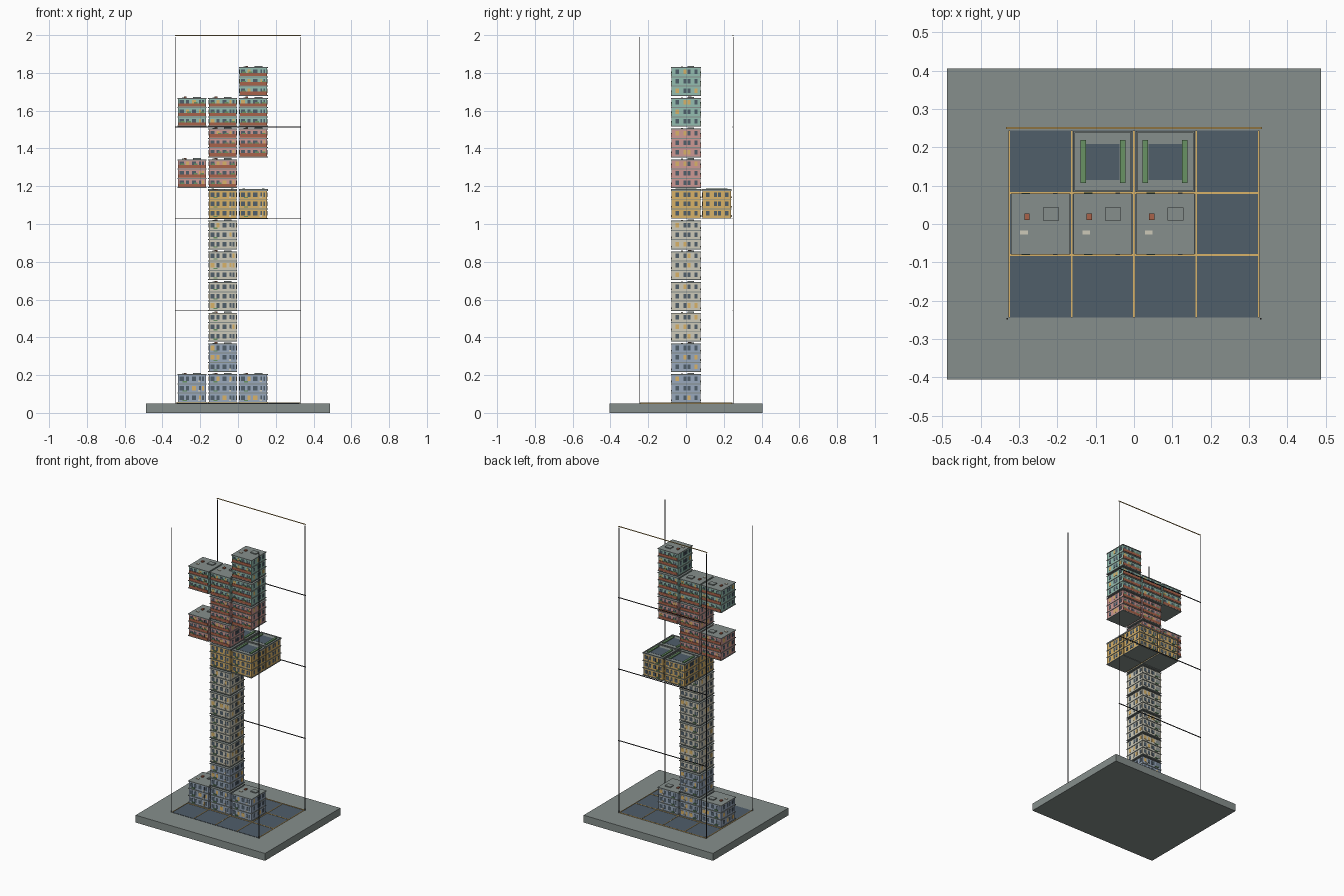
import bpy, bmesh, random
from mathutils import Matrix, Vector

if "Cube" in bpy.data.objects:
    bpy.data.objects.remove(bpy.data.objects["Cube"])

random.seed(4)
CELL = 0.1625          # module pitch in all directions
FLOOR_Z = 0.053        # top of the plaza tiles


def lin(c):
    c /= 255
    return c / 12.92 if c <= 0.04045 else ((c + 0.055) / 1.055) ** 2.4


PALETTE = {
    "concrete": (134, 143, 140), "slate": (80, 94, 106), "dark_metal": (55, 57, 60),
    "blue_wall": (152, 168, 188), "cream_wall": (206, 202, 184), "gold": (216, 178, 104),
    "pink_wall": (206, 152, 148), "teal_wall": (148, 190, 176),
    "terracotta": (168, 98, 74), "green": (104, 146, 100),
}
MATS, INDEX = [], {}
for name, rgb in PALETTE.items():
    m = bpy.data.materials.new(name)
    m.diffuse_color = (*[lin(c) for c in rgb], 1)
    m.use_nodes = True
    m.node_tree.nodes["Principled BSDF"].inputs["Base Color"].default_value = m.diffuse_color
    INDEX[name] = len(MATS)
    MATS.append(m)


def box(bm, center, size, mat):
    mtx = Matrix.Translation(center) @ Matrix.Diagonal((*size, 1))
    verts = bmesh.ops.create_cube(bm, size=1, matrix=mtx)["verts"]
    for f in {f for v in verts for f in v.link_faces}:
        f.material_index = INDEX[mat]


def finish(bm, name):
    me = bpy.data.meshes.new(name)
    bm.to_mesh(me)
    bm.free()
    for m in MATS:
        me.materials.append(m)
    ob = bpy.data.objects.new(name, me)
    bpy.context.collection.objects.link(ob)
    return ob


# half extents of the walls and of the projecting floor slabs
HX, HY = 0.0735, 0.0755
SX, SY = 0.0765, 0.0795
STOREY = 0.05


def on_face(bm, origin, axis, sign, u, z, w, h, depth, mat):
    """Plate on one wall: axis 0 means the wall faces x, axis 1 means it faces y."""
    if axis == 0:
        c, s = Vector((sign * (HX + depth / 2), u, z)), (depth, w, h)
    else:
        c, s = Vector((u, sign * (HY + depth / 2), z)), (w, depth, h)
    box(bm, origin + c, s, mat)


def facade(bm, o, axis, sign, style):
    long_side = axis == 1
    if long_side:
        windows = [(-0.058, 0.010), (-0.042, 0.010), (-0.010, 0.022), (0.024, 0.016), (0.054, 0.022)]
    else:
        windows = [(-0.047, 0.018), (-0.006, 0.016), (0.016, 0.016), (0.053, 0.018)]
    banded = long_side and style in ("pink_wall", "teal_wall")
    for level in range(3):
        z = level * STOREY
        for u, w in windows:
            lit = random.random() < 0.2
            on_face(bm, o, axis, sign, u * sign, z + 0.028, w, 0.024, 0.0015,
                    "gold" if lit and style != "gold" else "slate")
        if banded:      # balcony parapets with planters
            on_face(bm, o, axis, sign, 0, z + 0.014, 0.142, 0.017, 0.004, "terracotta")
            for u in random.sample((-0.05, -0.015, 0.02, 0.055), 2):
                on_face(bm, o, axis, sign, u, z + 0.026, 0.02, 0.007, 0.004, "green")
        elif long_side:  # window box and cooling unit
            on_face(bm, o, axis, sign, -0.038, z + 0.012, 0.022, 0.006, 0.005, "green")
            on_face(bm, o, axis, sign, 0.039, z + 0.014, 0.012, 0.009, 0.005, "cream_wall")


def module(col, row, level, style, terrace):
    bm = bmesh.new()
    o = Vector(((col - 1.5) * CELL, (row - 1) * CELL, FLOOR_Z + level * CELL))
    # walls and floor slabs
    box(bm, o + Vector((0, 0, 0.075)), (2 * HX, 2 * HY, 0.148), style)
    for i in range(4):
        box(bm, o + Vector((0, 0, 0.0025 + i * 0.0490)), (2 * SX, 2 * SY, 0.005), "concrete")
    for axis in (0, 1):
        for sign in (-1, 1):
            facade(bm, o, axis, sign, style)
    top = 0.1520
    if terrace:
        # sunken-looking deck, rim and hedges
        box(bm, o + Vector((0, -0.001, top)), (0.088, 0.094, 0.002), "slate")
        for s in (-1, 1):
            box(bm, o + Vector((s * 0.0515, 0, top + 0.003)), (0.014, 0.112, 0.008), "green")
            box(bm, o + Vector((s * 0.0745, 0, top + 0.001)), (0.004, 0.159, 0.006), "concrete")
            box(bm, o + Vector((0, s * 0.0775, top + 0.001)), (0.153, 0.004, 0.006), "concrete")
    else:
        # stair head, chimney and vent
        box(bm, o + Vector((0.027, 0.026, top + 0.002)), (0.042, 0.035, 0.008), "concrete")
        box(bm, o + Vector((-0.035, 0.019, top + 0.002)), (0.014, 0.018, 0.009), "terracotta")
        box(bm, o + Vector((-0.043, -0.022, top + 0.001)), (0.020, 0.010, 0.005), "cream_wall")
    finish(bm, f"housing_module_{level}_{col}_{row}")


# plinth
bm = bmesh.new()
box(bm, (0, 0, 0.025), (0.974, 0.81, 0.05), "concrete")
finish(bm, "plinth")

# plaza tiles and the brass lines between them
bm = bmesh.new()
box(bm, (0, 0, 0.0505), (4 * CELL, 3 * CELL, 0.003), "slate")
finish(bm, "plaza_tiles")
bm = bmesh.new()
for i in range(5):
    box(bm, ((i - 2) * CELL, 0, 0.0525), (0.004, 3 * CELL, 0.003), "gold")
for y in (-CELL / 2, CELL / 2, 0.25):
    box(bm, (0, y, 0.0525), (4 * CELL, 0.005, 0.003), "gold")
finish(bm, "plaza_lines")

# stacked modules: level -> (wall colour, occupied cells)
STACK = {
    0: ("blue_wall", [(0, 1), (1, 1), (2, 1)]),
    1: ("blue_wall", [(1, 1)]),
    2: ("cream_wall", [(1, 1)]), 3: ("cream_wall", [(1, 1)]),
    4: ("cream_wall", [(1, 1)]), 5: ("cream_wall", [(1, 1)]),
    6: ("gold", [(1, 1), (2, 1), (1, 2), (2, 2)]),
    7: ("pink_wall", [(0, 1), (1, 1)]),
    8: ("pink_wall", [(1, 1), (2, 1)]),
    9: ("teal_wall", [(0, 1), (1, 1), (2, 1)]),
    10: ("teal_wall", [(2, 1)]),
}
for level, (style, cells) in STACK.items():
    for col, row in cells:
        module(col, row, level, style, level == 6 and (col, row) != (1, 1))

# corner posts of the building envelope
bm = bmesh.new()
for x in (-0.33, 0.33):
    for y in (-0.247, 0.25):
        box(bm, (x, y, 1.02), (0.004, 0.004, 1.94), "dark_metal")
finish(bm, "envelope_posts")

# height bars across the back
bm = bmesh.new()
for z in (0.541, 1.0275, 1.514, 1.998):
    box(bm, (0, 0.25, z), (0.668, 0.005, 0.004), "gold" if z > 1.9 else "dark_metal")
finish(bm, "envelope_bars")
